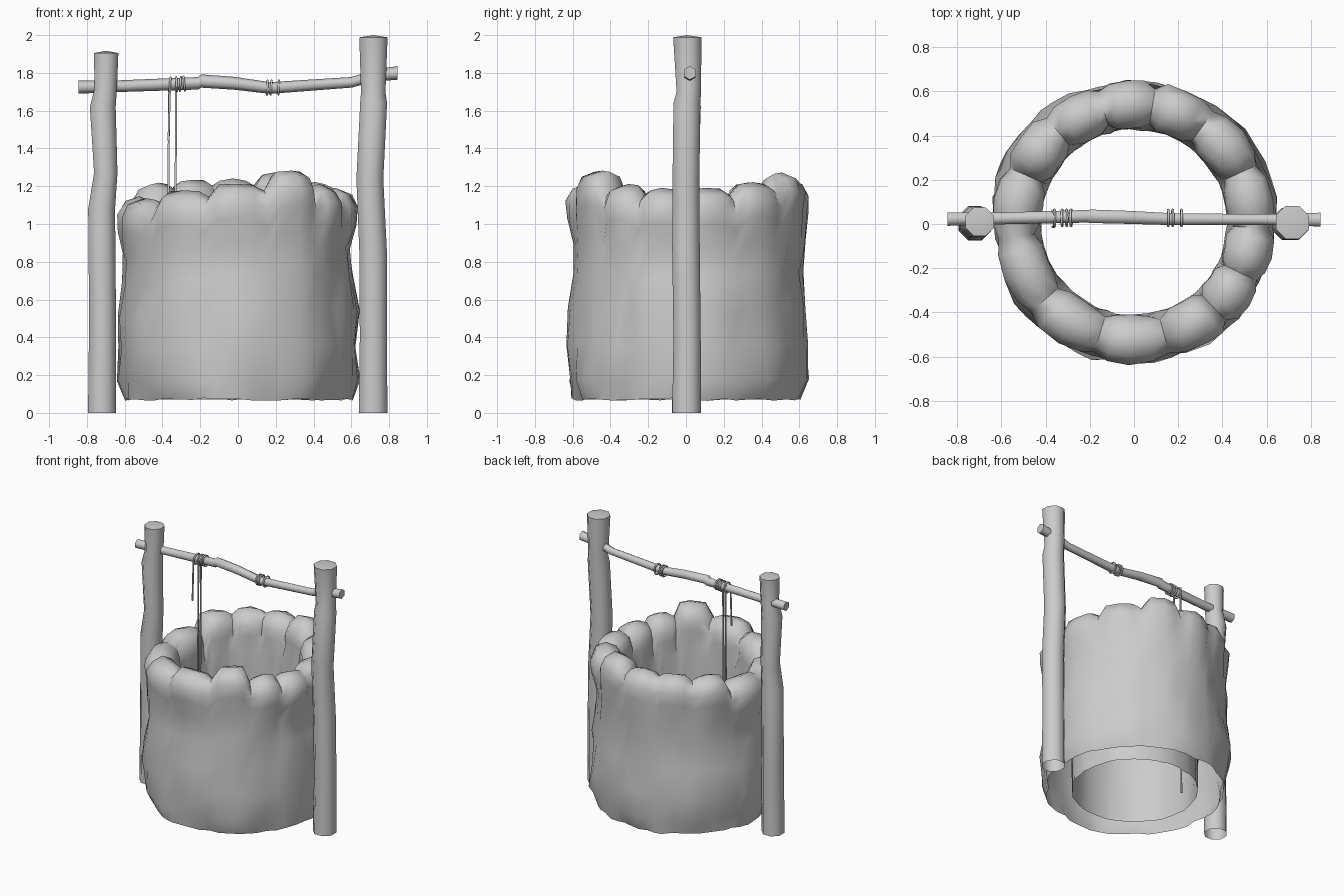
import bpy, bmesh, math, random
from mathutils import Vector, noise

random.seed(4)
if "Cube" in bpy.data.objects:
    bpy.data.objects.remove(bpy.data.objects["Cube"])

grey = bpy.data.materials.new("stone_grey")
grey.use_nodes = True
grey.diffuse_color = (0.6, 0.6, 0.6, 1)
grey.node_tree.nodes["Principled BSDF"].inputs["Base Color"].default_value = (0.6, 0.6, 0.6, 1)


def finish(bm, name, sharp):
    bmesh.ops.recalc_face_normals(bm, faces=bm.faces)
    mesh = bpy.data.meshes.new(name)
    bm.to_mesh(mesh)
    bm.free()
    mesh.materials.append(grey)
    obj = bpy.data.objects.new(name, mesh)
    bpy.context.collection.objects.link(obj)
    bpy.ops.object.select_all(action="DESELECT")
    obj.select_set(True)
    bpy.context.view_layer.objects.active = obj
    bpy.ops.object.shade_smooth_by_angle(angle=math.radians(sharp))


def limb(name, stations, sides, axis, start_cap, dome=0.0):
    """Rough stick: stations are (x, y, z, radius), rings lie square to the axis."""
    bm = bmesh.new()
    rings = []
    for x, y, z, r in stations:
        ring = []
        for i in range(sides):
            a = math.tau * (i + 0.5) / sides
            u, v = r * math.cos(a), r * math.sin(a)
            offset = Vector((u, v, 0)) if axis == "Z" else Vector((0, u, v))
            ring.append(bm.verts.new(Vector((x, y, z)) + offset))
        rings.append(ring)
    for a, b in zip(rings, rings[1:]):
        for i in range(sides):
            j = (i + 1) % sides
            bm.faces.new((a[i], a[j], b[j], b[i]))
    x, y, z, r = stations[-1]
    tip = bm.verts.new((x, y, z + dome))
    for i in range(sides):
        bm.faces.new((rings[-1][i], rings[-1][(i + 1) % sides], tip))
    if start_cap:
        bm.faces.new(rings[0])
    finish(bm, name, 65)


# Stone wall: lumpy rim stones given as (angle, top height)
stones = [(10, 1.19), (40, 1.22), (69, 1.27), (93, 1.24), (117, 1.235), (143, 1.22), (170, 1.15),
          (204, 1.14), (238, 1.18), (268, 1.215), (302, 1.285), (324, 1.21), (345, 1.19)]


def rim_columns():
    """Angle, top height and lump amount: three columns on each stone, one in each joint."""
    result = []
    for i, (angle, height) in enumerate(stones):
        after, next_height = stones[(i + 1) % len(stones)]
        before = stones[i - 1][0]
        left = ((angle - before) % 360) / 2
        right = ((after - angle) % 360) / 2
        result += [(angle - 0.6 * left, height - 0.008, 0.85), (angle, height, 1),
                   (angle + 0.6 * right, height - 0.008, 0.85),
                   (angle + right, min(height, next_height) - 0.035, 0)]
    return result


def build_wall():
    bm = bmesh.new()
    # Outer face and inner face: (radius, share of height)
    outer = [(0.605, 0), (0.63, 0.09), (0.637, 0.25), (0.622, 0.42), (0.61, 0.58), (0.605, 0.72)]
    inner = [(0.42, 0.76), (0.425, 0.5), (0.427, 0.25), (0.427, 0)]
    columns = []
    for deg, top, lump in rim_columns():
        a = math.radians(deg)
        points = []
        for r, t in outer:
            p = Vector((math.cos(a), math.sin(a), 3 * t))
            bump = 0.04 * noise.noise(p * 2.2) + random.uniform(-0.008, 0.008)
            points.append((r + bump, 0.07 + t * (top - 0.07) + random.uniform(-0.006, 0.008)))
        # Rim stones bulge outward between pinched joints
        half = 0.085 + 0.032 * lump
        for phi in (-25, 15, 50, 90, 130, 165, 195):
            c, n = math.cos(math.radians(phi)), math.sin(math.radians(phi))
            reach = half * c * (1.0 if c > 0 else 0.95)
            points.append((0.53 + reach + random.uniform(-0.006, 0.006),
                           top - 0.13 + 0.13 * n + random.uniform(-0.005, 0.005)))
        for r, t in inner:
            points.append((r + random.uniform(-0.006, 0.006), 0.07 + t * (top - 0.07)))
        columns.append([bm.verts.new((r * math.cos(a), 0.008 + r * math.sin(a), z)) for r, z in points])
    for i, col in enumerate(columns):
        nxt = columns[(i + 1) % len(columns)]
        for j in range(len(col) - 1):
            bm.faces.new((col[j], nxt[j], nxt[j + 1], col[j + 1]))
    finish(bm, "stone_wall", 60)


build_wall()

# Posts
limb("short_post", [(-0.72, 0, 0, 0.08), (-0.717, 0, 0.5, 0.077), (-0.722, 0.01, 1.08, 0.077),
                    (-0.7, 0.005, 1.27, 0.067), (-0.716, 0.01, 1.62, 0.074),
                    (-0.7, 0.01, 1.72, 0.064), (-0.698, 0.01, 1.905, 0.07)], 8, "Z", False, 0.012)
limb("tall_post", [(0.715, 0.003, 0, 0.082), (0.717, 0.006, 0.4, 0.078), (0.715, 0, 0.86, 0.079),
                   (0.698, 0, 1.24, 0.077), (0.718, 0.005, 1.64, 0.077),
                   (0.716, 0.015, 1.7, 0.07), (0.717, 0.007, 1.988, 0.081)], 8, "Z", False, 0.012)

# Crossbar
limb("crossbar", [(-0.845, 0.022, 1.725, 0.035), (-0.62, 0.025, 1.73, 0.031), (-0.21, 0.035, 1.745, 0.033),
                  (-0.195, 0.035, 1.757, 0.035), (-0.02, 0.03, 1.745, 0.034), (0.17, 0.022, 1.72, 0.031),
                  (0.6, 0.02, 1.75, 0.028), (0.72, 0.02, 1.785, 0.032), (0.845, 0.02, 1.8, 0.036)],
     6, "X", True)

# Rope coils round the crossbar
for i, (x, z) in enumerate([(-0.36, 1.738), (-0.325, 1.74), (-0.305, 1.742), (-0.285, 1.743),
                            (0.155, 1.722), (0.175, 1.722), (0.215, 1.723)]):
    bpy.ops.mesh.primitive_torus_add(major_segments=14, minor_segments=6, major_radius=0.037,
                                     minor_radius=0.006, location=(x, 0.028, z),
                                     rotation=(0, math.radians(90 + random.uniform(-6, 6)), 0))
    coil = bpy.context.object
    coil.name = f"rope_coil_{i + 1}"
    coil.data.materials.append(grey)
    bpy.ops.object.shade_smooth()

# Hanging ropes
for name, x, y, top, end in (("short_rope", -0.36, -0.012, 1.74, 1.44),
                             ("long_rope", -0.365, 0.055, 1.77, 0.17),
                             ("middle_rope", -0.327, 0.03, 1.74, 0.5)):
    limb(name, [(x - 0.008, y, end, 0.006), (x, y, top, 0.006)], 6, "Z", True)
